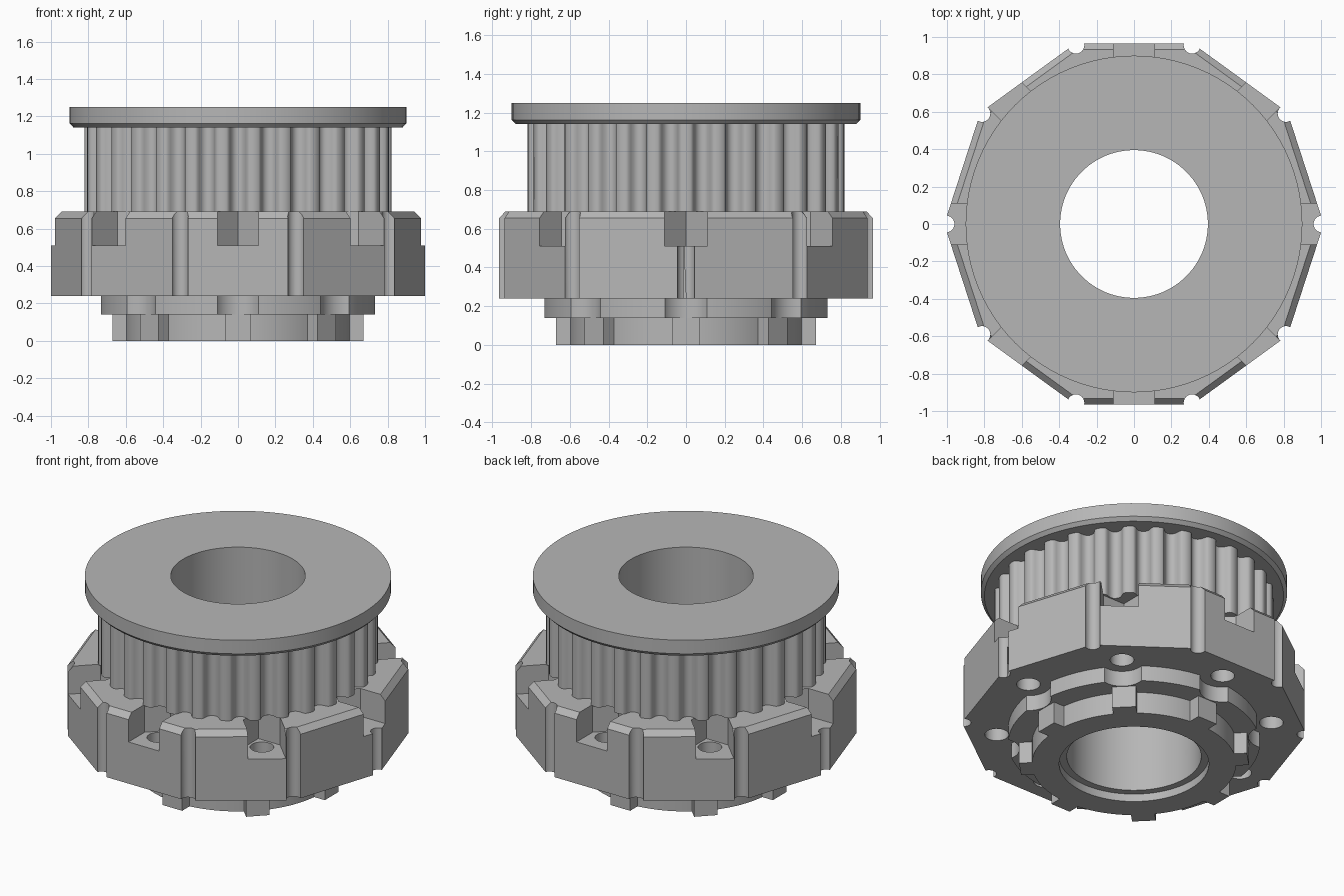
import bpy, bmesh, math
from math import sin, cos, radians

cube = bpy.data.objects.get("Cube")
if cube:
    bpy.data.objects.remove(cube, do_unlink=True)

grey = bpy.data.materials.new("plain grey")
grey.use_nodes = True
colour = (0.47, 0.47, 0.47, 1)
grey.diffuse_color = colour
grey.node_tree.nodes["Principled BSDF"].inputs["Base Color"].default_value = colour


def polar(r, deg):
    return (r * cos(radians(deg)), r * sin(radians(deg)))


def circle(r, count=96, centre=(0, 0)):
    ring = [polar(r, 360 * i / count) for i in range(count)]
    return [(x + centre[0], y + centre[1]) for x, y in ring]


def turned(points, deg):
    c, s = cos(radians(deg)), sin(radians(deg))
    return [(x * c - y * s, x * s + y * c) for x, y in points]


def solid(name, outlines, levels):
    """Closed prisms; each outline is swept through (height, scale) levels."""
    bm = bmesh.new()
    for outline in outlines:
        rings = [[bm.verts.new((x * k, y * k, z)) for x, y in outline] for z, k in levels]
        n = len(outline)
        for low, high in zip(rings, rings[1:]):
            for i in range(n):
                j = (i + 1) % n
                bm.faces.new((low[i], low[j], high[j], high[i]))
        bm.faces.new(rings[0][::-1])
        bm.faces.new(rings[-1])
    bmesh.ops.recalc_face_normals(bm, faces=bm.faces)
    mesh = bpy.data.meshes.new(name)
    bm.to_mesh(mesh)
    bm.free()
    mesh.materials.append(grey)
    obj = bpy.data.objects.new(name, mesh)
    bpy.context.collection.objects.link(obj)
    return obj


def select(obj):
    bpy.ops.object.select_all(action='DESELECT')
    obj.select_set(True)
    bpy.context.view_layer.objects.active = obj


def carve(obj, outlines, z0, z1, operation='DIFFERENCE'):
    """Cut (or join) prisms between two heights."""
    cutter = solid("cutter", outlines, [(z0, 1), (z1, 1)])
    cutter.hide_render = True
    mod = obj.modifiers.new("carve", 'BOOLEAN')
    mod.operation = operation
    mod.solver = 'EXACT'
    mod.object = cutter
    select(obj)
    bpy.ops.object.modifier_apply(modifier=mod.name)
    bpy.data.objects.remove(cutter, do_unlink=True)


def finish(obj, angle=30):
    select(obj)
    bpy.ops.object.shade_smooth_by_angle(angle=radians(angle))


eighths = [45 * i for i in range(8)]
bore = [circle(0.395)]

# Top flange with a bevelled lower rim
flange = solid("top_flange", [circle(0.9)], [(1.14, 0.977), (1.162, 1), (1.25, 1)])
carve(flange, bore, 1, 1.4)
finish(flange, 25)

# Toothed belt drum: thirty rounded grooves
groove = [(-4.3, 0.82), (-3.5, 0.812), (-3.0, 0.795), (-2.3, 0.775), (-1.2, 0.763), (0, 0.76)]
groove += [(-a, r) for a, r in groove[-2::-1]] + [(6, 0.822)]
drum_outline = [polar(r, -90 + 12 * i + a) for i in range(30) for a, r in groove]
drum = solid("toothed_drum", [drum_outline], [(0.69, 1), (1.14, 1)])
carve(drum, bore, 0.5, 1.3)
finish(drum, 35)

# Ten-sided body with a chamfered top edge
vertex_radius = 0.965 / cos(radians(18))
body = solid("ten_sided_body", [circle(vertex_radius, 10)],
             [(0.24, 1), (0.655, 1), (0.69, 0.966)])
carve(body, bore, 0, 1)
# Round grooves down the corners
carve(body, [circle(0.045, 24, polar(1.005, 36 * i)) for i in range(10)], 0.1, 0.9)
# Eight slots with a vee at the inner end
slot = [(0.69, 0), (0.8, -0.11), (1.2, -0.11), (1.2, 0.11), (0.8, 0.11)]
carve(body, [turned(slot, a) for a in eighths], 0.51, 0.9)
# Eight holes from below into the slots
carve(body, [circle(0.07, 32, polar(0.81, a)) for a in eighths], 0.1, 0.6)
finish(body)

# Scalloped collar under the body
collar = solid("scalloped_collar", [circle(0.74)], [(0.14, 1), (0.24, 1)])
carve(collar, [circle(0.134, 40, polar(0.81, a)) for a in eighths], 0, 0.4)
carve(collar, bore, 0, 0.4)
finish(collar)

# Bottom ring with eight locking tabs and a counterbore
ring = solid("bottom_ring", [circle(0.6)], [(0, 1), (0.14, 1)])
carve(ring, bore, -0.1, 0.3)
carve(ring, [circle(0.44)], -0.1, 0.05)
tab = [(0.55, -0.07), (0.672, -0.07), (0.672, 0.07), (0.55, 0.07)]
carve(ring, [turned(tab, a) for a in eighths], 0, 0.14, 'UNION')
finish(ring)
